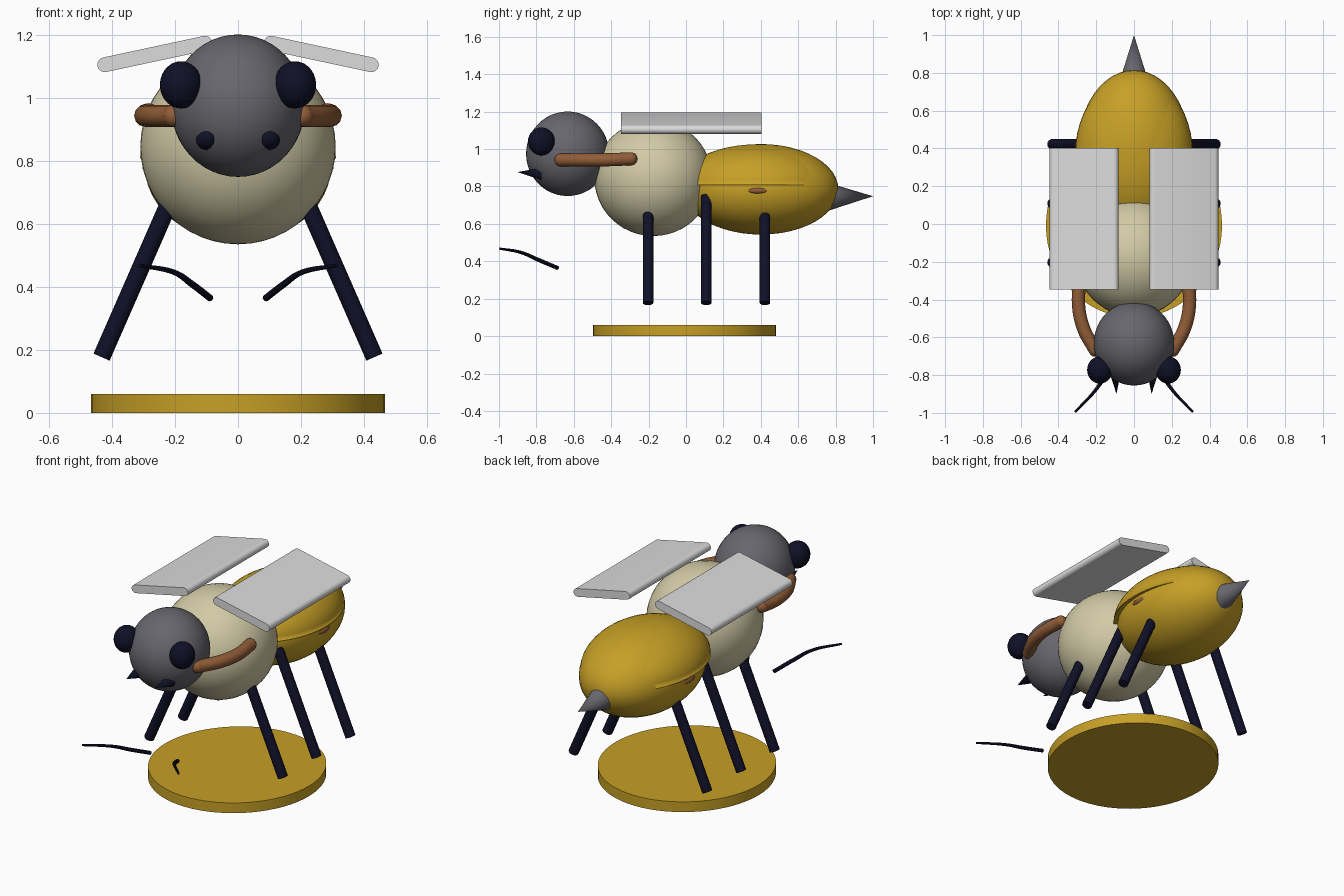
import bpy, bmesh, math
from mathutils import Vector

if "Cube" in bpy.data.objects:
    bpy.data.objects.remove(bpy.data.objects["Cube"])


def material(name, rgb):
    # sRGB 0-255 to linear diffuse colour
    m = bpy.data.materials.new(name)
    lin = [((c / 255 + 0.055) / 1.055) ** 2.4 if c > 10 else c / 3294 for c in rgb]
    m.diffuse_color = (*lin, 1)
    m.use_nodes = True
    m.node_tree.nodes["Principled BSDF"].inputs["Base Color"].default_value = m.diffuse_color
    return m


GOLD = material("gold", (199, 160, 38))
CREAM = material("cream", (210, 202, 166))
GREY = material("slate grey", (102, 102, 109))
NAVY = material("dark navy", (16, 16, 40))
BROWN = material("brown", (145, 93, 55))
SILVER = material("silver", (220, 220, 220))


def finish(name, mat):
    ob = bpy.context.object
    ob.name = name
    ob.data.materials.clear()
    ob.data.materials.append(mat)
    bpy.ops.object.shade_smooth_by_angle(angle=math.radians(35))
    return ob


def ellipsoid(name, centre, radii, mat, seg=40):
    bpy.ops.mesh.primitive_uv_sphere_add(segments=seg, ring_count=seg // 2, location=centre)
    bpy.context.object.scale = radii
    bpy.ops.object.transform_apply(location=False, rotation=False)
    return finish(name, mat)


def cone(name, a, b, ra, rb, mat, seg=24):
    a, b = Vector(a), Vector(b)
    bpy.ops.mesh.primitive_cone_add(vertices=seg, radius1=ra, radius2=rb,
                                    depth=(b - a).length, location=(a + b) / 2)
    bpy.context.object.rotation_euler = (b - a).to_track_quat('Z', 'Y').to_euler()
    return finish(name, mat)


def tube(name, points, radii, mat, res=4):
    cu = bpy.data.curves.new(name, 'CURVE')
    cu.dimensions = '3D'
    cu.bevel_depth = 1
    cu.bevel_resolution = res
    cu.use_fill_caps = True
    sp = cu.splines.new('BEZIER')
    sp.bezier_points.add(len(points) - 1)
    for p, co, r in zip(sp.bezier_points, points, radii):
        p.co, p.radius = co, r
        p.handle_left_type = p.handle_right_type = 'AUTO'
    ob = bpy.data.objects.new(name, cu)
    bpy.context.collection.objects.link(ob)
    bpy.ops.object.select_all(action='DESELECT')
    ob.select_set(True)
    bpy.context.view_layer.objects.active = ob
    bpy.ops.object.convert(target='MESH')
    return finish(name, mat)


def wing(name, s):
    # Rounded slab: stadium profile extruded along y
    inner, outer, r = Vector((0.105, 1.173)), Vector((0.423, 1.105)), 0.0235
    tilt = math.atan2(outer.y - inner.y, outer.x - inner.x)
    profile = []
    for c, start in ((outer, -90), (inner, 90)):
        for i in range(11):
            t = tilt + math.radians(start + 18 * i)
            profile.append((c.x + r * math.cos(t), c.y + r * math.sin(t)))
    bm = bmesh.new()
    face = bm.faces.new([bm.verts.new((s * x, -0.347, z)) for x, z in profile])
    ext = bmesh.ops.extrude_face_region(bm, geom=[face])
    bmesh.ops.translate(bm, vec=(0, 0.75, 0),
                        verts=[v for v in ext["geom"] if isinstance(v, bmesh.types.BMVert)])
    bmesh.ops.recalc_face_normals(bm, faces=bm.faces)
    me = bpy.data.meshes.new(name)
    bm.to_mesh(me)
    bm.free()
    ob = bpy.data.objects.new(name, me)
    bpy.context.collection.objects.link(ob)
    bpy.ops.object.select_all(action='DESELECT')
    ob.select_set(True)
    bpy.context.view_layer.objects.active = ob
    finish(name, SILVER)


# Base disc
bpy.ops.mesh.primitive_cylinder_add(vertices=64, radius=1, depth=0.06, location=(0, -0.008, 0.03))
bpy.context.object.scale = (0.466, 0.488, 1)
bpy.ops.object.transform_apply(location=False, rotation=False)
finish("base_disc", GOLD)

# Body
ellipsoid("thorax", (0, -0.175, 0.845), (0.31, 0.315, 0.31), CREAM, 48)
ellipsoid("head", (0, -0.633, 0.975), (0.213, 0.222, 0.226), GREY, 48)
ellipsoid("abdomen", (0, 0.40, 0.785), (0.296, 0.415, 0.242), GOLD, 48)

# Upper shell of the abdomen: half ellipsoid with a flat lower edge
shell = ellipsoid("abdomen_shell", (0, 0.375, 0.807), (0.311, 0.41, 0.218), GOLD, 48)
bm = bmesh.new()
bm.from_mesh(shell.data)
cut = bmesh.ops.bisect_plane(bm, geom=bm.verts[:] + bm.edges[:] + bm.faces[:],
                             plane_co=(0, 0, 0), plane_no=(0, 0, -1), clear_outer=True)
bmesh.ops.holes_fill(bm, edges=[e for e in bm.edges if e.is_boundary])
bmesh.ops.recalc_face_normals(bm, faces=bm.faces)
bm.to_mesh(shell.data)
bm.free()

# Stinger
cone("stinger", (0, 0.765, 0.745), (0, 1.0, 0.748), 0.073, 0, GREY)

# Mirrored parts
for side, s in (("left", 1), ("right", -1)):
    ellipsoid(f"eye_{side}", (s * 0.181, -0.773, 1.041), (0.067, 0.072, 0.075), NAVY, 28)
    ellipsoid(f"side_spot_{side}", (s * 0.283, 0.385, 0.778), (0.02, 0.058, 0.018), BROWN, 20)
    cone(f"mandible_{side}", (s * 0.1, -0.77, 0.868), (s * 0.093, -0.9, 0.877),
         0.034, 0, NAVY, 16)
    # Curved arm with rounded ends
    arm = [(s * 0.285, -0.295, 0.948), (s * 0.294, -0.42, 0.943),
           (s * 0.268, -0.55, 0.942), (s * 0.205, -0.668, 0.942)]
    tube(f"arm_{side}", arm, [0.035] * 4, BROWN)
    for n, p in (("rear", arm[0]), ("front", arm[-1])):
        ellipsoid(f"arm_{n}_cap_{side}", p, (0.035,) * 3, BROWN, 16)
    # Detached feeler
    tube(f"feeler_{side}",
         [(s * 0.088, -0.685, 0.364), (s * 0.145, -0.79, 0.408),
          (s * 0.20, -0.875, 0.445), (s * 0.312, -0.995, 0.468)],
         [0.011, 0.011, 0.009, 0.006], NAVY, 2)
    for n, y in (("front", -0.203), ("middle", 0.108), ("rear", 0.422)):
        cone(f"{n}_leg_{side}", (s * 0.433, y, 0.177), (s * 0.182, y, 0.75),
             0.028, 0.028, NAVY, 16)
    wing(f"wing_{side}", s)
